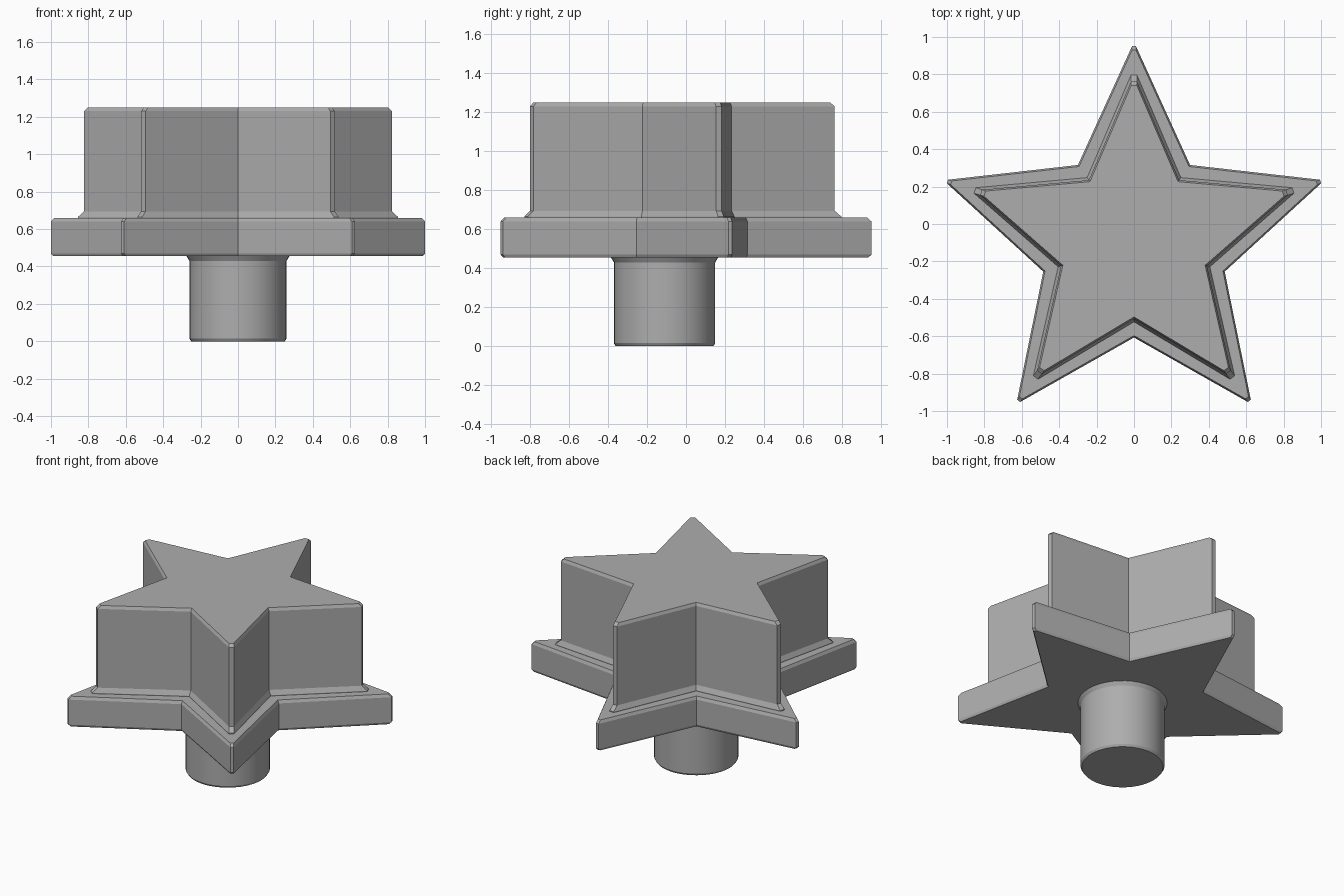
import bpy, bmesh, math

CENTRE_Y = -0.097

cube = bpy.data.objects.get("Cube")
if cube:
    bpy.data.objects.remove(cube, do_unlink=True)

grey = bpy.data.materials.new("plain grey")
grey.use_nodes = True
colour = (0.42, 0.42, 0.42, 1)
grey.diffuse_color = colour
grey.node_tree.nodes["Principled BSDF"].inputs["Base Color"].default_value = colour


def star_outline(tip, valley, blunt):
    """Five blunted tips with a valley between each pair."""
    points = []
    for i in range(5):
        a = math.radians(90 + 72 * i)
        for side in (-blunt, blunt):
            points.append((tip * math.cos(a) - side * math.sin(a),
                           tip * math.sin(a) + side * math.cos(a)))
        b = a + math.radians(36)
        points.append((valley * math.cos(b), valley * math.sin(b)))
    return points


def circle_outline(radius, sides):
    return [(radius * math.cos(math.tau * i / sides),
             radius * math.sin(math.tau * i / sides)) for i in range(sides)]


def loft(name, outline, layers, y=CENTRE_Y):
    """Stack scaled copies of an outline; each layer is (height, scale)."""
    bm = bmesh.new()
    rings = [[bm.verts.new((px * s, py * s + y, z)) for px, py in outline]
             for z, s in layers]
    n = len(outline)
    for low, high in zip(rings, rings[1:]):
        for i in range(n):
            j = (i + 1) % n
            bm.faces.new((low[i], low[j], high[j], high[i]))
    bm.faces.new(rings[0][::-1])
    bm.faces.new(rings[-1])
    bmesh.ops.recalc_face_normals(bm, faces=bm.faces)
    mesh = bpy.data.meshes.new(name)
    bm.to_mesh(mesh)
    bm.free()
    mesh.materials.append(grey)
    obj = bpy.data.objects.new(name, mesh)
    bpy.context.collection.objects.link(obj)
    return obj


# Wide star flange with softened rims
loft("star_flange", star_outline(1.049, 0.51, 0.01),
     [(0.455, 0.985), (0.47, 1), (0.64, 1), (0.66, 0.98)])

# Tall star block with a small flare at its foot and a chamfered top
loft("star_block", star_outline(0.86, 0.41, 0.015),
     [(0.64, 1.04), (0.665, 1.04), (0.695, 1), (1.23, 1), (1.25, 0.975)])

# Round handle peg with a small collar under the flange
peg = loft("handle_peg", circle_outline(0.26, 40),
           [(0, 0.965), (0.015, 1), (0.43, 1), (0.46, 1.07)], y=-0.11)
bpy.ops.object.select_all(action="DESELECT")
peg.select_set(True)
bpy.context.view_layer.objects.active = peg
bpy.ops.object.shade_smooth_by_angle(angle=math.radians(30))
